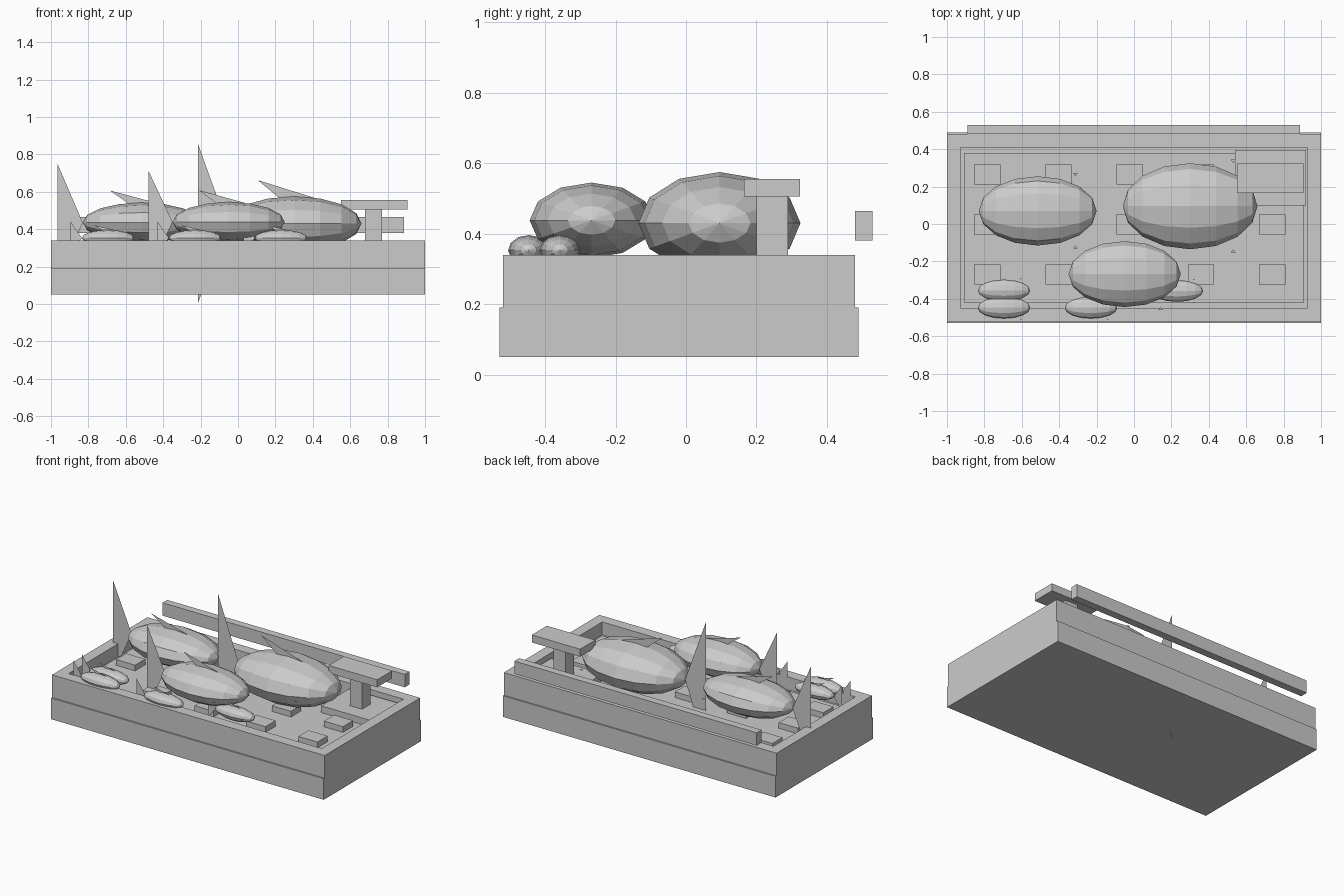
import bpy, bmesh
from mathutils import Matrix, Vector

cube = bpy.data.objects.get("Cube")
if cube:
    bpy.data.objects.remove(cube, do_unlink=True)

grey = bpy.data.materials.new("plain grey")
grey.use_nodes = True
COLOUR = (0.6, 0.6, 0.6, 1)
grey.diffuse_color = COLOUR
grey.node_tree.nodes["Principled BSDF"].inputs["Base Color"].default_value = COLOUR


def finish(name, bm):
    mesh = bpy.data.meshes.new(name)
    bm.to_mesh(mesh)
    bm.free()
    mesh.materials.append(grey)
    obj = bpy.data.objects.new(name, mesh)
    bpy.context.collection.objects.link(obj)
    return obj


def box_mesh(x, y, z):
    """Box from (min, max) pairs."""
    bm = bmesh.new()
    size = [b - a for a, b in (x, y, z)]
    mid = [(a + b) / 2 for a, b in (x, y, z)]
    bmesh.ops.create_cube(bm, size=1, matrix=Matrix.Translation(mid) @ Matrix.Diagonal((*size, 1)))
    return bm


def box(name, x, y, z):
    return finish(name, box_mesh(x, y, z))


# Plinth and open tray
box("plinth", (-1, 1), (-0.53, 0.49), (0.05, 0.19))
tray = box_mesh((-1, 1), (-0.52, 0.48), (0.19, 0.34))
tray.normal_update()
top = max(tray.faces, key=lambda f: f.calc_center_median().z)
bmesh.ops.inset_region(tray, faces=[top], thickness=0.072, use_even_offset=True)
well = bmesh.ops.extrude_face_region(tray, geom=[top])["geom"]
bmesh.ops.translate(tray, vec=(0, 0, -0.085),
                    verts=[v for v in well if isinstance(v, bmesh.types.BMVert)])
if top.is_valid:
    bmesh.ops.delete(tray, geom=[top], context="FACES")
finish("tray", tray)
box("tray_floor", (-0.91, 0.91), (-0.42, 0.38), (0.25, 0.265))

# Grid of low blocks on the floor
for row in range(3):
    for col in range(5):
        cx, cy = -0.785 + 0.381 * col, -0.27 + 0.267 * row
        box(f"floor_block_{row}_{col}", (cx - 0.07, cx + 0.07), (cy - 0.053, cy + 0.053), (0.26, 0.303))

# Rear rail, and the platform on its post
box("rear_rail", (-0.89, 0.887), (0.48, 0.53), (0.38, 0.465))
box("platform_base", (0.54, 0.92), (0.1, 0.396), (0.26, 0.31))
box("platform_post", (0.68, 0.77), (0.2, 0.29), (0.3, 0.51))
box("platform_deck", (0.55, 0.905), (0.165, 0.323), (0.505, 0.555))


def fish(name, centre, radii, tail):
    """Faceted body with flat tail, back fin and side fin tips."""
    place = Matrix.Translation(centre) @ Matrix.Diagonal((*radii, 1))
    body = bmesh.new()
    bmesh.ops.create_uvsphere(body, u_segments=12, v_segments=8, radius=1,
                              matrix=place @ Matrix.Rotation(1.5707963, 4, "Y"))
    finish(name + "_body", body)
    t = tail / radii[2]
    fins = {
        "tail": [(-1, 0, 0), (-1.43, 0, t), (-1.43, 0, -t)],
        "back_fin": [(-0.54, 0, 1.6), (-0.2, 0, 0.9), (0.36, 0, 0.9)],
    }
    for side, word in ((1, "left"), (-1, "right")):
        fins[word + "_fin_tip"] = [(0.64, side, 0), (0.6, side * 1.09, 0), (0.68, side * 1.09, 0)]
    for part, points in fins.items():
        bm = bmesh.new()
        bm.faces.new([bm.verts.new(place @ Vector(p)) for p in points])
        finish(f"{name}_{part}", bm)


# Three large fish and four small ones
fish("back_right_fish", (-0.515, 0.07, 0.435), (0.315, 0.185, 0.107), 0.315)
fish("back_left_fish", (0.3, 0.095, 0.43), (0.36, 0.23, 0.145), 0.428)
fish("front_fish", (-0.05, -0.268, 0.438), (0.3, 0.176, 0.107), 0.275)
for i, (x, y) in enumerate([(-0.695, -0.355), (-0.695, -0.447), (-0.23, -0.447), (0.23, -0.358)]):
    fish(f"small_fish_{i}", (x, y, 0.353), (0.14, 0.058, 0.043), 0.088)
